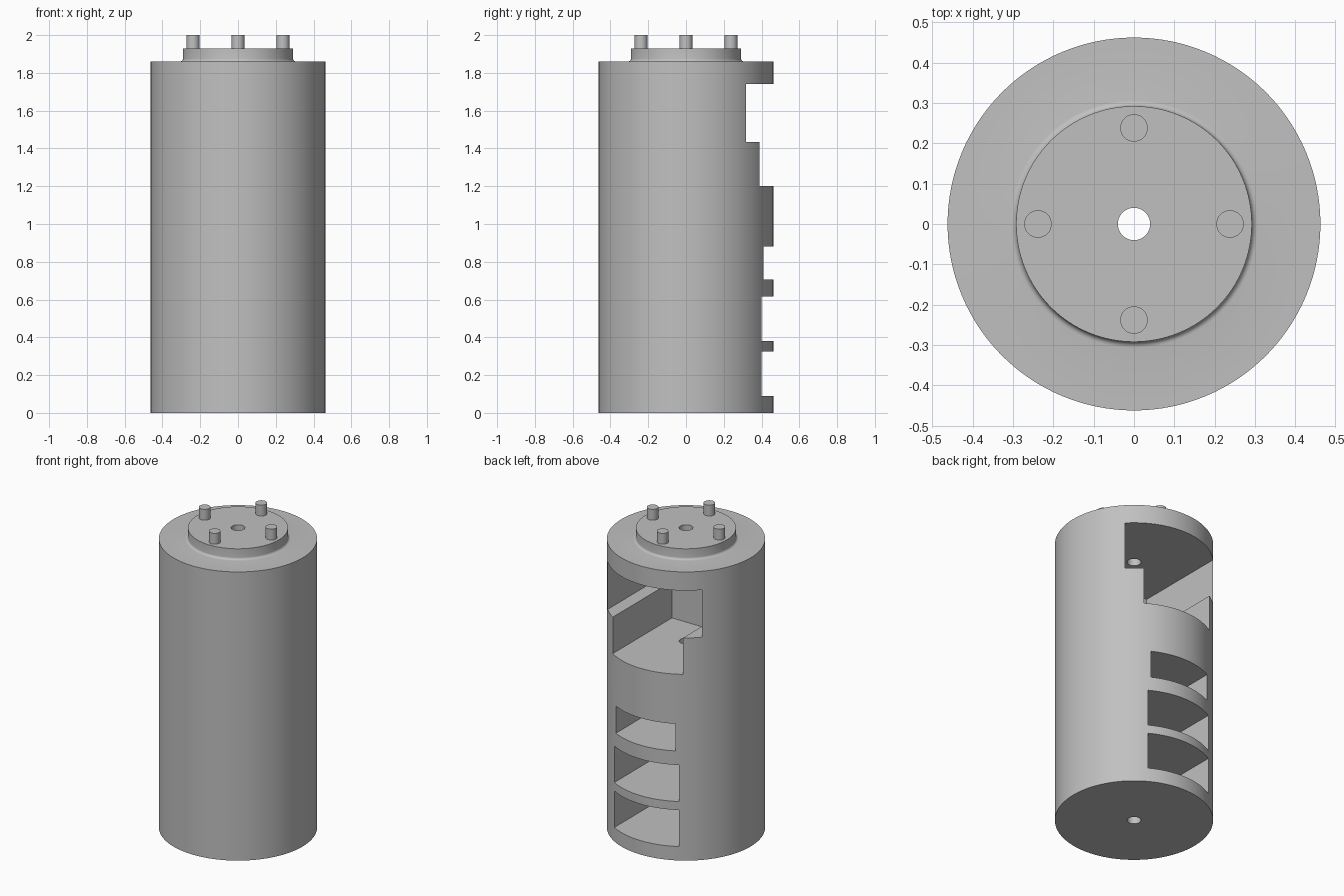
import bpy, bmesh, math
from mathutils import Matrix, Vector

cube = bpy.data.objects.get("Cube")
if cube:
    bpy.data.objects.remove(cube, do_unlink=True)

# One plain grey
grey = bpy.data.materials.new("grey")
grey.use_nodes = True
color = (0.53, 0.53, 0.53, 1)
grey.diffuse_color = color
grey.node_tree.nodes["Principled BSDF"].inputs["Base Color"].default_value = color


def add_object(name, bm):
    bmesh.ops.recalc_face_normals(bm, faces=bm.faces[:])
    mesh = bpy.data.meshes.new(name)
    bm.to_mesh(mesh)
    bm.free()
    mesh.materials.append(grey)
    obj = bpy.data.objects.new(name, mesh)
    bpy.context.collection.objects.link(obj)
    return obj


def select(obj):
    bpy.ops.object.select_all(action="DESELECT")
    obj.select_set(True)
    bpy.context.view_layer.objects.active = obj


def smooth(obj):
    select(obj)
    bpy.ops.object.shade_smooth_by_angle(angle=math.radians(30))


def lathe(name, profile, steps):
    bm = bmesh.new()
    verts = [bm.verts.new((r, 0, z)) for r, z in profile]
    edges = [bm.edges.new((verts[i - 1], v)) for i, v in enumerate(verts)]
    bmesh.ops.spin(bm, geom=verts + edges, cent=(0, 0, 0), axis=(0, 0, 1),
                   angle=math.tau, steps=steps, use_duplicate=False)
    bmesh.ops.remove_doubles(bm, verts=bm.verts[:], dist=1e-5)
    return add_object(name, bm)


def box(name, low, high):
    low, high = Vector(low), Vector(high)
    bm = bmesh.new()
    matrix = Matrix.Translation((low + high) / 2) @ Matrix.Diagonal((high - low).to_4d())
    bmesh.ops.create_cube(bm, size=1, matrix=matrix)
    return add_object(name, bm)


# Body: outer wall, shoulder, filleted neck and the bore through the axis
RADIUS, SHOULDER, NECK, NECK_TOP, BORE = 0.462, 1.86, 0.292, 1.93, 0.04
FILLET = 0.015
fillet = [(NECK + FILLET * (1 - math.sin(a)), SHOULDER + FILLET * (1 - math.cos(a)))
          for a in (math.pi / 2 * i / 5 for i in range(6))]
profile = [(BORE, 0), (RADIUS, 0), (RADIUS, SHOULDER), *fillet,
           (NECK, NECK_TOP), (BORE, NECK_TOP)]
body = lathe("body", profile, 128)

# Pockets open to the back: half width, inner wall y, bottom z, top z
pockets = [
    (0.23, -0.20, 0.09, 0.325),
    (0.23, -0.20, 0.38, 0.615),
    (0.213, -0.19, 0.705, 0.88),
    (0.25, -0.214, 1.20, 1.60),
    (0.336, -0.286, 1.435, 1.74),
]
for half, inner, bottom, top in pockets:
    cutter = box("pocket_cutter", (-half, inner, bottom), (half, 0.7, top))
    cutter.hide_render = True
    cut = body.modifiers.new("pocket", "BOOLEAN")
    cut.operation, cut.solver, cut.object = "DIFFERENCE", "EXACT", cutter
    select(body)
    bpy.ops.object.modifier_apply(modifier=cut.name)
    bpy.data.objects.remove(cutter, do_unlink=True)
smooth(body)

# Four locating pins on the neck
for name, x, y in (("left_pin", 1, 0), ("right_pin", -1, 0),
                   ("front_pin", 0, -1), ("back_pin", 0, 1)):
    bm = bmesh.new()
    bmesh.ops.create_cone(bm, cap_ends=True, segments=40, radius1=0.034, radius2=0.034,
                          depth=0.08,
                          matrix=Matrix.Translation((0.238 * x, 0.238 * y, 1.96)))
    smooth(add_object(name, bm))
